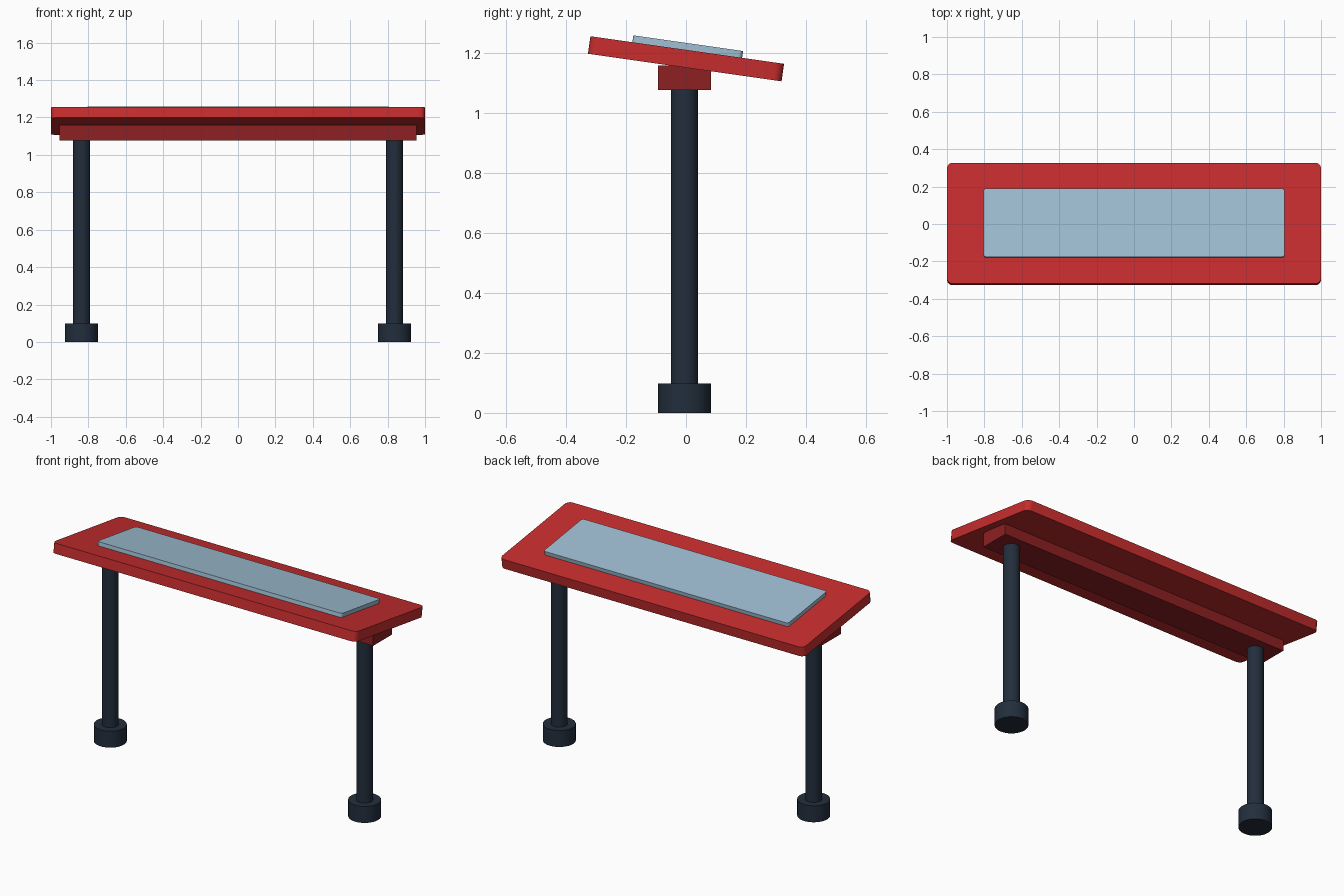
import bpy
import bmesh
from math import radians
from mathutils import Matrix

if "Cube" in bpy.data.objects:
    bpy.data.objects.remove(bpy.data.objects["Cube"], do_unlink=True)


def material(name, color):
    mat = bpy.data.materials.new(name)
    mat.use_nodes = True
    mat.diffuse_color = (*color, 1)
    mat.node_tree.nodes["Principled BSDF"].inputs["Base Color"].default_value = (*color, 1)
    return mat


def finish(name, bm, mat, matrix):
    mesh = bpy.data.meshes.new(name)
    bm.to_mesh(mesh)
    bm.free()
    mesh.materials.append(mat)
    obj = bpy.data.objects.new(name, mesh)
    obj.matrix_world = matrix
    bpy.context.collection.objects.link(obj)
    bpy.context.view_layer.objects.active = obj
    bpy.ops.object.select_all(action='DESELECT')
    obj.select_set(True)
    bpy.ops.object.shade_smooth_by_angle(angle=radians(30))
    return obj


def slab(name, size, mat, matrix, corner=0):
    """Box whose upright edges may be rounded."""
    bm = bmesh.new()
    bmesh.ops.create_cube(bm, size=1)
    bmesh.ops.scale(bm, vec=size, verts=bm.verts)
    if corner:
        upright = [e for e in bm.edges if abs(e.verts[0].co.z - e.verts[1].co.z) > size[2] / 2]
        bmesh.ops.bevel(bm, geom=upright, offset=corner, segments=4, profile=0.5, affect='EDGES')
    return finish(name, bm, mat, matrix)


def cylinder(name, radius, bottom, top, x, mat):
    bm = bmesh.new()
    bmesh.ops.create_cone(bm, cap_ends=True, segments=32, radius1=radius,
                          radius2=radius, depth=top - bottom)
    return finish(name, bm, mat, Matrix.Translation((x, AXIS_Y, (bottom + top) / 2)))


red = material("bright red", (0.57, 0.026, 0.027))
dark_red = material("dark red", (0.27, 0.015, 0.016))
glass = material("pale blue", (0.345, 0.52, 0.65))
steel = material("dark slate", (0.016, 0.027, 0.045))

AXIS_Y = -0.005

# Tilted roof with its raised skylight
tilt = Matrix.Translation((0, 0, 1.182)) @ Matrix.Rotation(radians(-8.1), 4, 'X')
slab("roof", (2, 0.653, 0.059), red, tilt, 0.03)
slab("skylight", (1.61, 0.37, 0.03), glass, tilt @ Matrix.Translation((0, 0, 0.0375)), 0.015)

# Beam carrying the roof
slab("beam", (1.91, 0.178, 0.083), dark_red, Matrix.Translation((0, AXIS_Y, 1.1185)))

# Posts and footings
for side, x in (("left", 0.837), ("right", -0.837)):
    cylinder(side + "_post", 0.045, 0.05, 1.1, x, steel)
    cylinder(side + "_footing", 0.089, 0, 0.098, x, steel)
